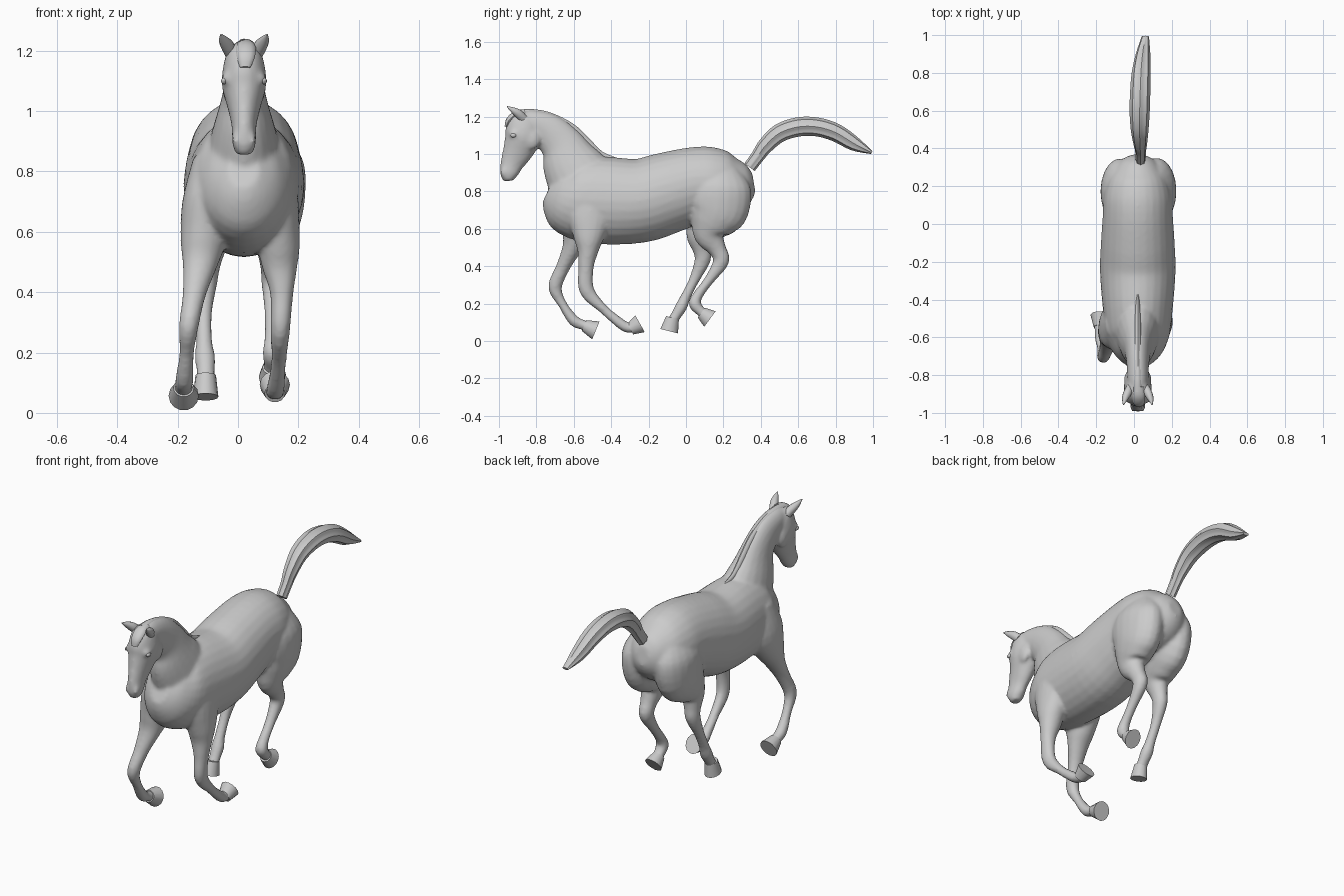
import bpy, bmesh, math
from mathutils import Vector

CX = 0.02  # body midline


def smooth_path(st, sub):
    """Catmull-Rom interpolation of (x, y, z, half_width, half_depth) stations."""
    out = []
    for i in range(len(st) - 1):
        p0, p1 = st[max(i - 1, 0)], st[i]
        p2, p3 = st[i + 1], st[min(i + 2, len(st) - 1)]
        for k in range(sub):
            t = k / sub
            out.append([0.5 * (2 * b + (c - a) * t + (2 * a - 5 * b + 4 * c - d) * t * t
                               + (3 * b - a - 3 * c + d) * t ** 3)
                        for a, b, c, d in zip(p0, p1, p2, p3)])
    out.append(list(st[-1]))
    return out


def loft(name, st, n=20, sub=4, strands=0):
    """Elliptical tube through the stations, capped at both ends."""
    path = smooth_path(st, sub)
    bm = bmesh.new()
    rings = []
    for i, (x, y, z, hw, hd) in enumerate(path):
        a, b = path[max(i - 1, 0)], path[min(i + 1, len(path) - 1)]
        t = Vector((0, b[1] - a[1], b[2] - a[2])).normalized()
        v = t.cross(Vector((1, 0, 0)))
        ring = []
        for k in range(n):
            ang = 2 * math.pi * k / n
            r = 1 + (0.07 * math.cos(strands * ang) if strands else 0)
            ring.append(bm.verts.new(Vector((x + hw * r * math.cos(ang), y, z))
                                     + v * (max(hd, 0.002) * r * math.sin(ang))))
        rings.append(ring)
    for r0, r1 in zip(rings, rings[1:]):
        for k in range(n):
            bm.faces.new((r0[k], r0[(k + 1) % n], r1[(k + 1) % n], r1[k]))
    bm.faces.new(rings[0])
    bm.faces.new(rings[-1])
    bmesh.ops.recalc_face_normals(bm, faces=bm.faces)
    me = bpy.data.meshes.new(name)
    bm.to_mesh(me)
    bm.free()
    ob = bpy.data.objects.new(name, me)
    bpy.context.collection.objects.link(ob)
    return ob


def select(obs):
    bpy.ops.object.select_all(action='DESELECT')
    for o in obs:
        o.select_set(True)
    bpy.context.view_layer.objects.active = obs[0]


skin = []

# Trunk: y, bottom z, top z, half width
trunk = [(-.735, .74, .88, .05), (-.69, .64, .94, .115), (-.6, .55, .97, .165),
         (-.45, .518, .985, .185), (-.25, .525, .975, .2), (-.1, .575, 1.01, .195),
         (.05, .63, 1.038, .185), (.15, .64, 1.035, .18), (.25, .67, 1.0, .15),
         (.33, .74, .95, .095), (.362, .8, .9, .04)]
skin.append(loft("horse_body", [(CX, y, (a + b) / 2, w, (b - a) / 2) for y, a, b, w in trunk], 28))

# Neck
skin.append(loft("neck", [(CX, -.55, .84, .13, .19), (CX, -.615, .95, .1, .158),
                          (CX, -.665, 1.05, .072, .117), (CX, -.74, 1.125, .06, .097),
                          (CX, -.83, 1.17, .055, .07), (CX, -.88, 1.18, .045, .05)]))

# Head
skin.append(loft("head", [(CX, -.85, 1.215, .045, .04), (CX, -.862, 1.18, .062, .082),
                          (CX, -.867, 1.13, .072, .098), (CX, -.874, 1.08, .073, .096),
                          (CX, -.902, 1.01, .054, .08), (CX, -.93, .95, .041, .063),
                          (CX, -.947, .89, .039, .047), (CX, -.945, .857, .026, .028)]))

# Front legs, each in its own galloping pose
skin.append(loft("front_leg_left", [
    (-.09, -.52, .84, .06, .09), (-.11, -.54, .7, .075, .125), (-.115, -.58, .57, .075, .085),
    (-.125, -.612, .49, .058, .052), (-.145, -.66, .39, .039, .037), (-.163, -.7, .288, .033, .037),
    (-.17, -.662, .2, .025, .024), (-.178, -.602, .112, .03, .03), (-.18, -.555, .088, .03, .027),
    (-.18, -.52, .075, .034, .03)]))
skin.append(loft("front_leg_right", [
    (.12, -.49, .84, .06, .09), (.13, -.51, .7, .07, .125), (.135, -.52, .56, .07, .085),
    (.138, -.525, .48, .058, .056), (.145, -.535, .39, .038, .041), (.14, -.53, .27, .032, .04),
    (.135, -.44, .17, .025, .025), (.126, -.345, .09, .03, .028), (.123, -.305, .07, .03, .027),
    (.122, -.28, .078, .034, .03)]))

# Hind legs
skin.append(loft("hind_leg_right", [
    (.1, .18, .93, .06, .1), (.118, .175, .83, .1, .17), (.122, .17, .71, .1, .168),
    (.12, .14, .625, .085, .125), (.118, .128, .56, .062, .082), (.116, .168, .49, .043, .048),
    (.115, .188, .427, .037, .043), (.115, .126, .33, .027, .027), (.115, .067, .25, .027, .027),
    (.115, .047, .2, .034, .033), (.115, .078, .16, .03, .027), (.115, .1, .14, .033, .03)]))
skin.append(loft("hind_leg_left", [
    (-.05, .18, .93, .06, .1), (-.07, .175, .83, .1, .168), (-.078, .165, .71, .098, .165),
    (-.085, .11, .625, .082, .118), (-.092, .075, .56, .06, .075), (-.1, .085, .49, .043, .05),
    (-.105, .088, .432, .037, .043), (-.113, .045, .33, .027, .028), (-.112, .0, .24, .027, .027),
    (-.109, -.025, .185, .034, .032), (-.107, -.055, .135, .03, .028), (-.107, -.07, .11, .033, .03)]))

# Nostril and cheek bulges, then fuse all skin parts into one surface
for side in (-1, 1):
    for p, s in (((side * .026, -.972, .905), (.014, .02, .028)),
                 ((side * .05, -.915, 1.108), (.024, .032, .024)),
                 ((side * .05, -.825, 1.08), (.022, .045, .055))):
        bpy.ops.mesh.primitive_uv_sphere_add(segments=16, ring_count=10, radius=1,
                                             location=(CX + p[0], p[1], p[2]), scale=s)
        skin.append(bpy.context.object)
select(skin)
bpy.ops.object.join()
body = bpy.context.object
rm = body.modifiers.new("fuse", 'REMESH')
rm.mode = 'VOXEL'
rm.voxel_size = 0.01
rm.use_smooth_shade = True
sm = body.modifiers.new("soften", 'SMOOTH')
sm.factor = 0.5
sm.iterations = 5

details = []

# Hooves: coronet to sole
hooves = {
    "front_hoof_left": [(-.18, -.545, .083, .034, .032), (-.18, -.482, .057, .05, .053)],
    "front_hoof_right": [(.122, -.298, .064, .034, .033), (.122, -.246, .093, .05, .053)],
    "hind_hoof_right": [(.115, .082, .152, .034, .033), (.115, .128, .118, .046, .053)],
    "hind_hoof_left": [(-.107, -.072, .125, .034, .036), (-.107, -.09, .053, .042, .05)],
}
for name, st in hooves.items():
    details.append(loft(name, st, 14, 1))

# Ears and eyes
for side, label in ((-1, "left"), (1, "right")):
    details.append(loft("ear_" + label, [
        (CX + side * .042, -.865, 1.185, .02, .024), (CX + side * .054, -.895, 1.215, .024, .024),
        (CX + side * .066, -.925, 1.235, .017, .016), (CX + side * .076, -.957, 1.254, .003, .003)], 10, 3))
    bpy.ops.mesh.primitive_uv_sphere_add(segments=12, ring_count=8, radius=.014,
                                         location=(CX + side * .066, -.923, 1.1), scale=(.7, 1.2, .8))
    bpy.context.object.name = "eye_" + label
    details.append(bpy.context.object)

# Mane crest and forelock
details.append(loft("mane", [
    (CX, -.37, .97, .006, .01), (CX, -.46, .992, .014, .025), (CX, -.54, 1.06, .018, .032),
    (CX, -.62, 1.135, .018, .032), (CX, -.73, 1.19, .02, .032), (CX, -.82, 1.21, .025, .03),
    (CX, -.89, 1.213, .025, .024)], 12))
details.append(loft("forelock", [
    (CX + .006, -.86, 1.222, .026, .018), (CX + .006, -.91, 1.212, .033, .018),
    (CX + .006, -.947, 1.18, .03, .016), (CX + .004, -.962, 1.145, .018, .008)], 12))

# Tail streaming behind
details.append(loft("tail", [
    (.035, .34, .93, .025, .032), (.035, .385, .99, .027, .034), (.033, .425, 1.045, .034, .04),
    (.03, .5, 1.112, .044, .046), (.03, .6, 1.145, .05, .048), (.033, .7, 1.145, .05, .047),
    (.038, .8, 1.115, .047, .045), (.048, .9, 1.055, .036, .036), (.06, .993, 1.008, .018, .008)],
    32, 4, strands=8))

select(details)
bpy.ops.object.shade_smooth_by_angle(angle=math.radians(40))
